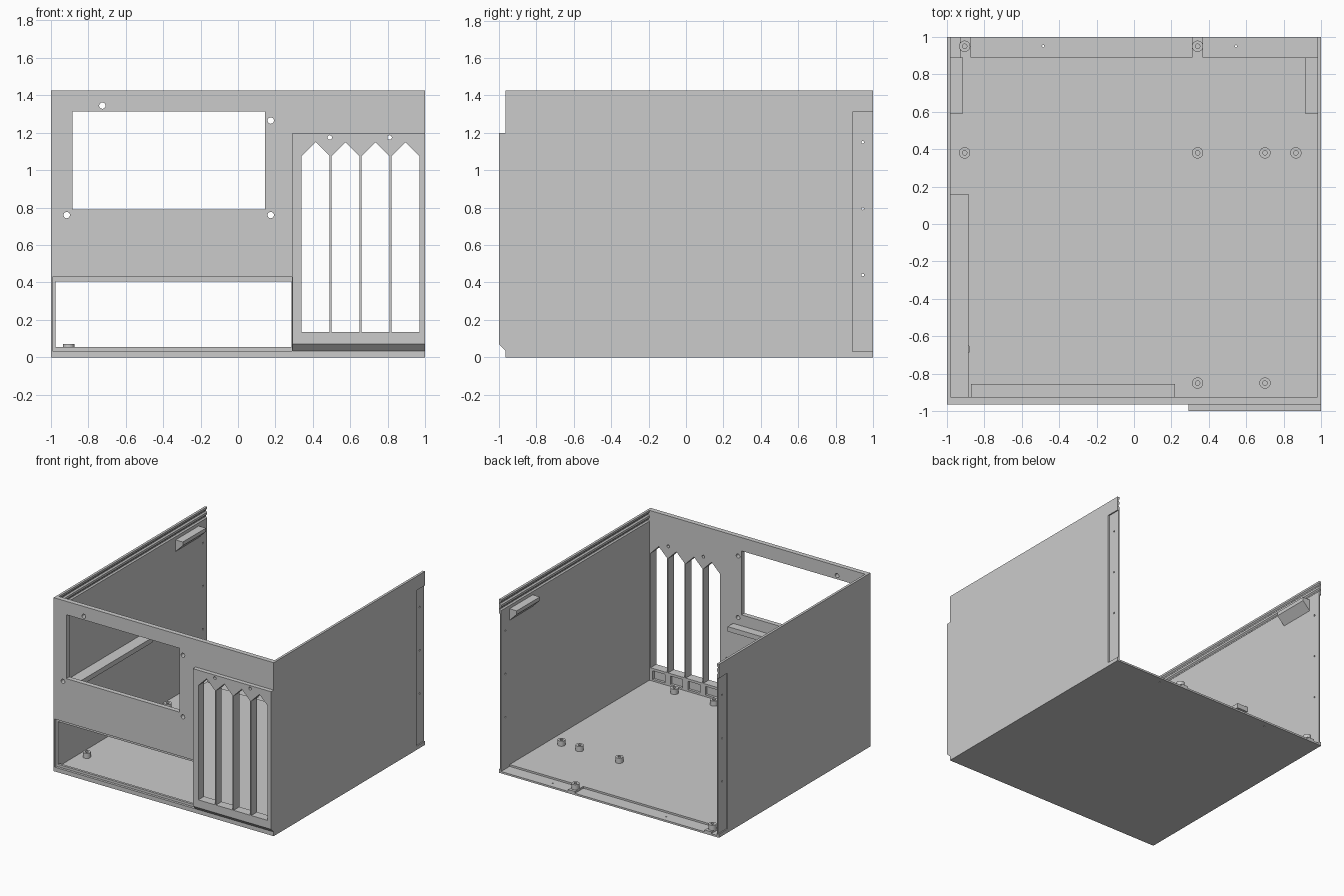
import bpy, bmesh, math
from mathutils import Matrix, Vector

if "Cube" in bpy.data.objects:
    bpy.data.objects.remove(bpy.data.objects["Cube"], do_unlink=True)

grey = bpy.data.materials.new("light grey metal")
grey.use_nodes = True
colour = (0.6, 0.6, 0.6, 1)
grey.diffuse_color = colour
grey.node_tree.nodes["Principled BSDF"].inputs["Base Color"].default_value = colour


def finish(name, bm):
    bmesh.ops.recalc_face_normals(bm, faces=bm.faces)
    mesh = bpy.data.meshes.new(name)
    bm.to_mesh(mesh)
    bm.free()
    mesh.materials.append(grey)
    ob = bpy.data.objects.new(name, mesh)
    bpy.context.scene.collection.objects.link(ob)
    return ob


def box(name, x0, x1, y0, y1, z0, z1):
    bm = bmesh.new()
    size = Matrix.Diagonal((x1 - x0, y1 - y0, z1 - z0, 1))
    centre = Matrix.Translation(((x0 + x1) / 2, (y0 + y1) / 2, (z0 + z1) / 2))
    bmesh.ops.create_cube(bm, size=1, matrix=centre @ size)
    return finish(name, bm)


def prism(name, axis, points, start, end):
    """Extrude a profile along an axis; points give the other two coordinates."""
    bm = bmesh.new()

    def place(p):
        c = list(p)
        c.insert("xyz".index(axis), start)
        return bm.verts.new(c)
    face = bm.faces.new([place(p) for p in points])
    moved = bmesh.ops.extrude_face_region(bm, geom=[face])["geom"]
    step = Vector([end - start if a == axis else 0 for a in "xyz"])
    bmesh.ops.translate(bm, vec=step, verts=[v for v in moved if isinstance(v, bmesh.types.BMVert)])
    return finish(name, bm)


def circle(u, v, r, n=20):
    return [(u + r * math.cos(2 * math.pi * i / n), v + r * math.sin(2 * math.pi * i / n))
            for i in range(n)]


def combine(target, tool, operation="DIFFERENCE"):
    mod = target.modifiers.new("shape", "BOOLEAN")
    mod.operation, mod.solver, mod.object = operation, "EXACT", tool
    bpy.context.view_layer.objects.active = target
    bpy.context.view_layer.update()
    bpy.ops.object.modifier_apply(modifier=mod.name)
    bpy.data.objects.remove(tool, do_unlink=True)


# Open shell: floor, front wall and two side walls
shell = box("case_shell", -1, 1, -0.965, 1, 0, 1.425)
combine(shell, box("cavity", -0.98, 0.98, -0.925, 1.2, 0.03, 1.6))

# Raised slot panel with a sloping lower edge
panel = prism("slot_panel", "x", [(-0.95, 0.035), (-0.965, 0.035), (-1, 0.07), (-1, 1.2), (-0.95, 1.2)], 0.29, 1)
combine(shell, panel, "UNION")

# Power supply window and its screw holes
combine(shell, box("window", -0.885, 0.145, -1.2, -0.8, 0.79, 1.315))
for x, z in [(-0.725, 1.345), (0.175, 1.265), (-0.915, 0.76), (0.175, 0.76)]:
    combine(shell, prism("hole", "y", circle(x, z, 0.017), -1.2, -0.8))

# Port opening with a stepped rim
combine(shell, box("opening", -0.975, 0.285, -1.2, -0.8, 0.055, 0.405))
combine(shell, box("rim", -0.99, 0.2895, -1.2, -0.945, 0.035, 0.43))

# Four pointed expansion slots, with shallow pockets below them inside
for i in range(4):
    a = 0.34 + 0.16 * i
    b = a + 0.15
    mid = (a + b) / 2
    slot = [(a, 0.135), (b, 0.135), (b, 1.075), (mid, 1.15), (a, 1.075)]
    combine(shell, prism("slot", "y", slot, -1.2, -0.8))
    combine(shell, box("pocket", a + 0.02, b - 0.02, -0.945, -0.8, 0.045, 0.115))
for x in (0.49, 0.81):
    combine(shell, prism("hole", "y", circle(x, 1.175, 0.012), -1.2, -0.8))

# Stepped back edge of the floor, left full height around the standoffs
for x0, x1 in [(-0.98, -0.93), (-0.87, 0.31), (0.37, 0.98)]:
    combine(shell, box("step", x0, x1, 0.89, 1.2, 0.015, 0.2))
for x in (-0.485, 0.545):
    combine(shell, prism("hole", "z", circle(x, 0.95, 0.006, 12), -0.1, 0.1))

# Side walls: outer back recess, screw holes and sliding grooves at the top
for s in (-1, 1):
    x0, x1 = sorted((s * 0.99, s * 1.2))
    combine(shell, box("recess", x0, x1, 0.89, 1.2, 0.03, 1.31))
    for z in (0.44, 0.795, 1.15):
        combine(shell, prism("hole", "x", circle(0.945, z, 0.007, 12), s * 0.9, s * 1.2))
    for z in (1.35, 1.395):
        groove = [(s * 0.97, z - 0.014), (s * 0.98, z - 0.014), (s * 0.99, z - 0.004),
                  (s * 0.99, z + 0.004), (s * 0.98, z + 0.014), (s * 0.97, z + 0.014)]
        combine(shell, prism("groove", "y", groove, -0.925, 1.2))

# Wedge brackets near the top of the side walls
for s, side in ((-1, "right"), (1, "left")):
    wedge = [(s * 0.985, 1.31), (s * 0.915, 1.31), (s * 0.915, 1.28), (s * 0.985, 1.21)]
    prism(side + "_wedge_bracket", "y", wedge, 0.59, 0.89)

# Power supply ledges
box("side_ledge", -0.985, -0.885, -0.93, 0.16, 0.66, 0.70)
box("front_ledge", -0.87, 0.22, -0.93, -0.855, 0.66, 0.70)

# Hollow board standoffs
spots = [(-0.905, 0.95), (0.34, 0.95), (-0.905, 0.38), (0.34, 0.38), (0.70, 0.38),
         (0.865, 0.38), (0.34, -0.85), (0.70, -0.85), (-0.905, -0.67)]
for x, y in spots:
    post = prism("standoff", "z", circle(x, y, 0.03, 24), 0.025, 0.072)
    combine(post, prism("bore", "z", circle(x, y, 0.012, 16), 0.035, 0.2))
